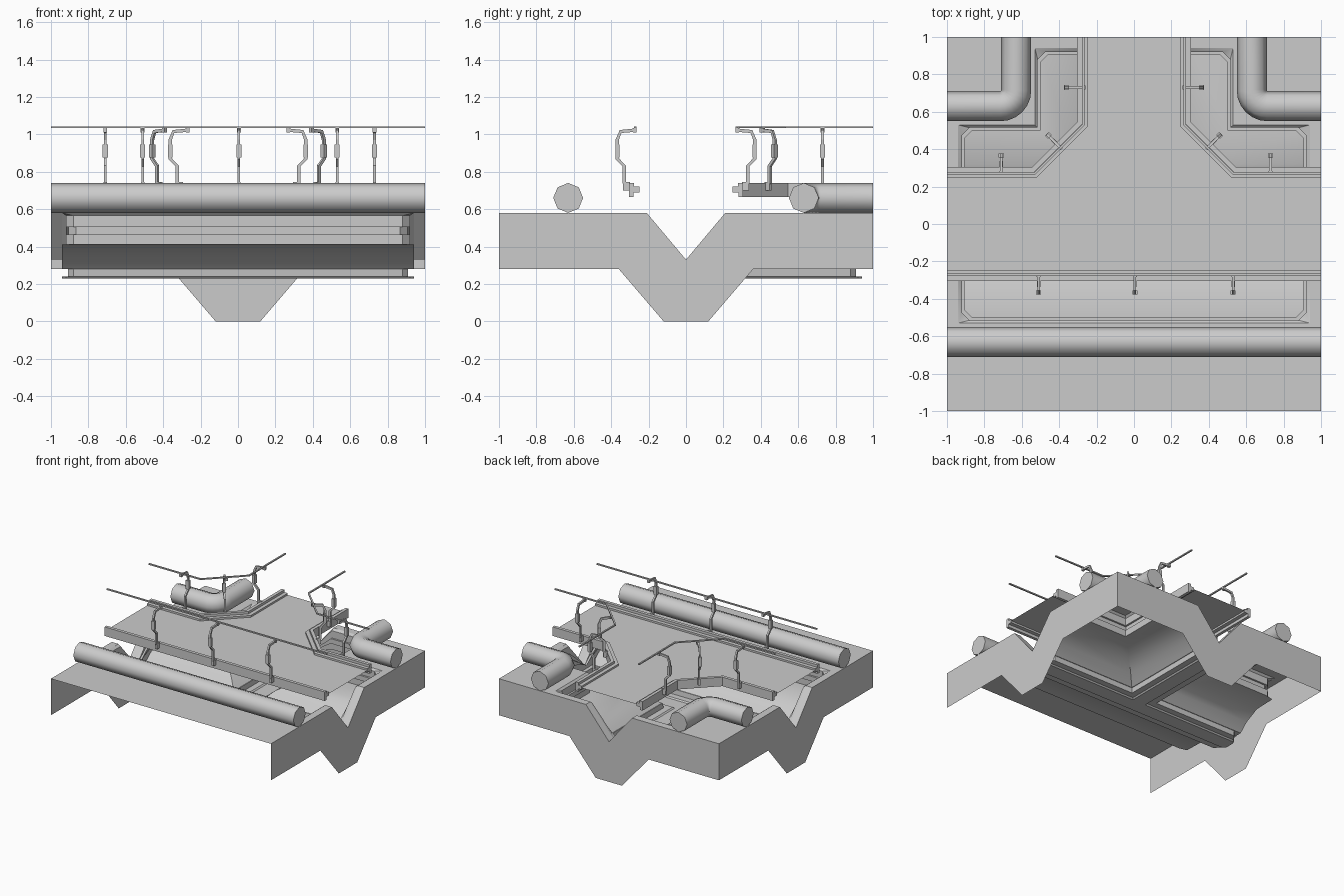
import bpy, bmesh, math
from mathutils import Vector

old = bpy.data.objects.get("Cube")
if old:
    bpy.data.objects.remove(old, do_unlink=True)

grey = bpy.data.materials.new("plain_grey")
grey.use_nodes = True
COL = (0.6, 0.6, 0.6, 1)
grey.diffuse_color = COL
grey.node_tree.nodes["Principled BSDF"].inputs["Base Color"].default_value = COL

TOP, V_LOW, BOTTOM = 0.58, 0.33, 0.28     # ground, notch and underside heights
NOTCH, WIDE, END = 0.21, 0.53, 0.94       # notch, trench half width, trench end


def finish(name, bm, smooth=None):
    bmesh.ops.remove_doubles(bm, verts=bm.verts, dist=0.0005)
    bmesh.ops.recalc_face_normals(bm, faces=bm.faces)
    mesh = bpy.data.meshes.new(name)
    bm.to_mesh(mesh)
    bm.free()
    mesh.materials.append(grey)
    ob = bpy.data.objects.new(name, mesh)
    bpy.context.collection.objects.link(ob)
    if smooth:
        bpy.ops.object.select_all(action='DESELECT')
        ob.select_set(True)
        bpy.context.view_layer.objects.active = ob
        bpy.ops.object.shade_smooth_by_angle(angle=math.radians(smooth))
    return ob


def face(bm, pts):
    return bm.faces.new([bm.verts.new(p) for p in pts])


def bridge(bm, rings, closed=True):
    """Join rings of points with quads."""
    rows = [[bm.verts.new(p) for p in r] for r in rings]
    for a, b in zip(rows, rows[1:]):
        n = len(a)
        for i in range(n if closed else n - 1):
            j = (i + 1) % n
            bm.faces.new((a[i], a[j], b[j], b[i]))
    return rows


def sweep(bm, path, profile):
    """Sweep an (outward, z) profile along a flat path, mitred at the corners."""
    path = [Vector(p) for p in path]
    rings = []
    for i, p in enumerate(path):
        dirs = [(b - a).normalized() for a, b in zip(path, path[1:])][max(i - 1, 0):i + 1]
        ns = [Vector((-d.y, d.x)) for d in dirs]
        m = sum(ns, Vector((0, 0))).normalized()
        m /= m.dot(ns[0])
        rings.append([(p.x + m.x * o, p.y + m.y * o, z) for o, z in profile])
    rows = bridge(bm, rings)
    bm.faces.new(rows[0])
    bm.faces.new(rows[-1])


# ground: flat plates and notched strips at the three trench ends
bm = bmesh.new()
face(bm, [(-1, -1, TOP), (1, -1, TOP), (1, -WIDE, TOP), (-1, -WIDE, TOP)])
notch = [(-WIDE, TOP), (-NOTCH, TOP), (0, V_LOW), (NOTCH, TOP), (WIDE, TOP)]
for s in (-1, 1):
    face(bm, [(s * WIDE, WIDE, TOP), (s, WIDE, TOP), (s, 1, TOP), (s * WIDE, 1, TOP)])
    bridge(bm, [[(s * e, t, z) for t, z in notch] for e in (END, 1)], False)
bridge(bm, [[(t, e, z) for t, z in notch] for e in (END, 1)], False)
finish("ground_plates", bm)

# end caps on three sides; the front stays open
half = [(NOTCH, TOP), (1, TOP), (1, BOTTOM), (0.36, BOTTOM), (0.12, 0)]
outline = [(0, V_LOW)] + half + [(-t, z) for t, z in reversed(half)]
for name, place in (("left_cap", lambda t, z: (1, t, z)),
                    ("right_cap", lambda t, z: (-1, t, z)),
                    ("back_cap", lambda t, z: (t, 1, z))):
    bm = bmesh.new()
    face(bm, [place(t, z) for t, z in outline])
    finish(name, bm)


# T-shaped trench: grooved walls, flat ledge, slope and a narrow central channel
def arm(w, e, c, z):
    side = [(e - c, -w, z), (e, c - w, z), (e, -min(NOTCH, w / 2), z),
            (e, 0, min(z, V_LOW))]
    return side + [(x, -y, h) for x, y, h in side[2::-1]]


def tee(w, e, c, z):
    right = arm(w, e, c, z)
    back = [(-y, x, h) for x, y, h in right]
    left = [(-x, -y, h) for x, y, h in right]
    return right + [(w, w, z)] + back + [(-w, w, z)] + left


levels = [(WIDE, END, 0, TOP), (0.515, 0.92, 0.04, 0.565), (0.515, 0.92, 0.04, 0.505),
          (0.5, 0.905, 0.04, 0.505), (0.5, 0.905, 0.04, 0.465),
          (0.515, 0.92, 0.04, 0.465), (0.515, 0.92, 0.04, 0.41),
          (0.5, END, 0, 0.41), (0.32, END, 0, 0.405), (0.2, END, 0, 0.345),
          (0.13, END, 0, BOTTOM), (0.125, 0.91, 0.03, BOTTOM), (0.12, 0.91, 0.03, 0.24),
          (0.07, END, 0.02, 0.24), (0.06, END, 0.02, 0.23)]
bm = bmesh.new()
rows = bridge(bm, [tee(*lv) for lv in levels])
bm.faces.new(rows[-1])
bmesh.ops.dissolve_degenerate(bm, dist=0.0005, edges=bm.edges)
finish("trench", bm, 30)

# raised deck
RIM, BEND = 0.27, 0.53
corner_path = [(-1, RIM), (-BEND, RIM), (-RIM, BEND), (-RIM, 1)]
mirror_path = [(-x, y) for x, y in reversed(corner_path)]
front_path = [(1, -RIM), (-1, -RIM)]
paths = {"front": front_path, "back_right": corner_path, "back_left": mirror_path}
bm = bmesh.new()
face(bm, [(x, y, 0.705) for x, y in corner_path + mirror_path + front_path])
finish("deck", bm)

# rims and handrails; the outward side lies to the left of each path
rim = [(-0.022, 0.69), (-0.022, 0.72), (0.008, 0.72), (0.008, 0.74),
       (0.034, 0.74), (0.034, 0.666), (0.01, 0.666), (0.01, 0.69)]
rail = [(-0.005, 1.033), (0.007, 1.033), (0.007, 1.043), (-0.005, 1.043)]
for name, path in paths.items():
    for part, profile in (("rim", rim), ("handrail", rail)):
        bm = bmesh.new()
        sweep(bm, path, profile)
        finish(name + "_" + part, bm)

# rail posts: a bent bar with a clamp and a foot
bar = [(0.03, 0.72), (0.06, 0.74), (0.06, 0.83), (0.098, 0.87), (0.098, 0.97),
       (0.08, 1.015), (0.005, 1.022)]


def post(name, x, y, out):
    out = Vector((*out, 0)).normalized()
    side = Vector((-out.y, out.x, 0))
    base = Vector((x, y, 0))
    bm = bmesh.new()

    def box(o0, o1, z0, z1, w):
        rings = [[base + out * o + side * s + Vector((0, 0, z))
                  for o, s in ((o0, -w), (o1, -w), (o1, w), (o0, w))] for z in (z0, z1)]
        for row in bridge(bm, rings):
            bm.faces.new(row)

    pts = [Vector(p) for p in bar]
    rings = []
    for i, p in enumerate(pts):
        d = (pts[min(i + 1, len(pts) - 1)] - pts[max(i - 1, 0)]).normalized()
        n = Vector((d.y, -d.x)) * 0.009
        rings.append([base + out * q.x + side * w + Vector((0, 0, q.y))
                      for q, w in ((p + n, -0.007), (p + n, 0.007),
                                   (p - n, 0.007), (p - n, -0.007))])
    rows = bridge(bm, rings)
    bm.faces.new(rows[0])
    bm.faces.new(rows[-1])
    box(0.085, 0.108, 0.875, 0.945, 0.014)
    box(0.03, 0.066, 0.7, 0.745, 0.009)
    box(-0.006, 0.014, 1.01, 1.034, 0.01)
    finish(name, bm)


for i, x in enumerate((-0.51, 0.005, 0.53)):
    post("front_post_%d" % i, x, -RIM, (0, -1))
for s, word in ((-1, "right"), (1, "left")):
    post(word + "_arm_post", 0.01 + s * 0.72, RIM, (0, 1))
    post(word + "_corner_post", s * 0.39, 0.405, (s, 1))
    post(word + "_branch_post", s * (RIM - 0.005), 0.73, (s, 0))

# eight-sided pipes resting on the ground
R = 0.08
circle = [(R * math.sin(math.tau * k / 8), TOP + R + R * math.cos(math.tau * k / 8))
          for k in range(8)]
bm = bmesh.new()
sweep(bm, [(-1, -0.63), (1, -0.63)], circle)
finish("front_pipe", bm, 50)
for s, word in ((-1, "right"), (1, "left")):
    bend = [(s * (0.715 - 0.085 * math.sin(a)), 0.715 - 0.085 * math.cos(a))
            for a in (math.radians(15 * k) for k in range(7))]
    bm = bmesh.new()
    sweep(bm, [(s, 0.63)] + bend + [(s * 0.63, 1)], circle)
    finish(word + "_corner_pipe", bm, 50)
